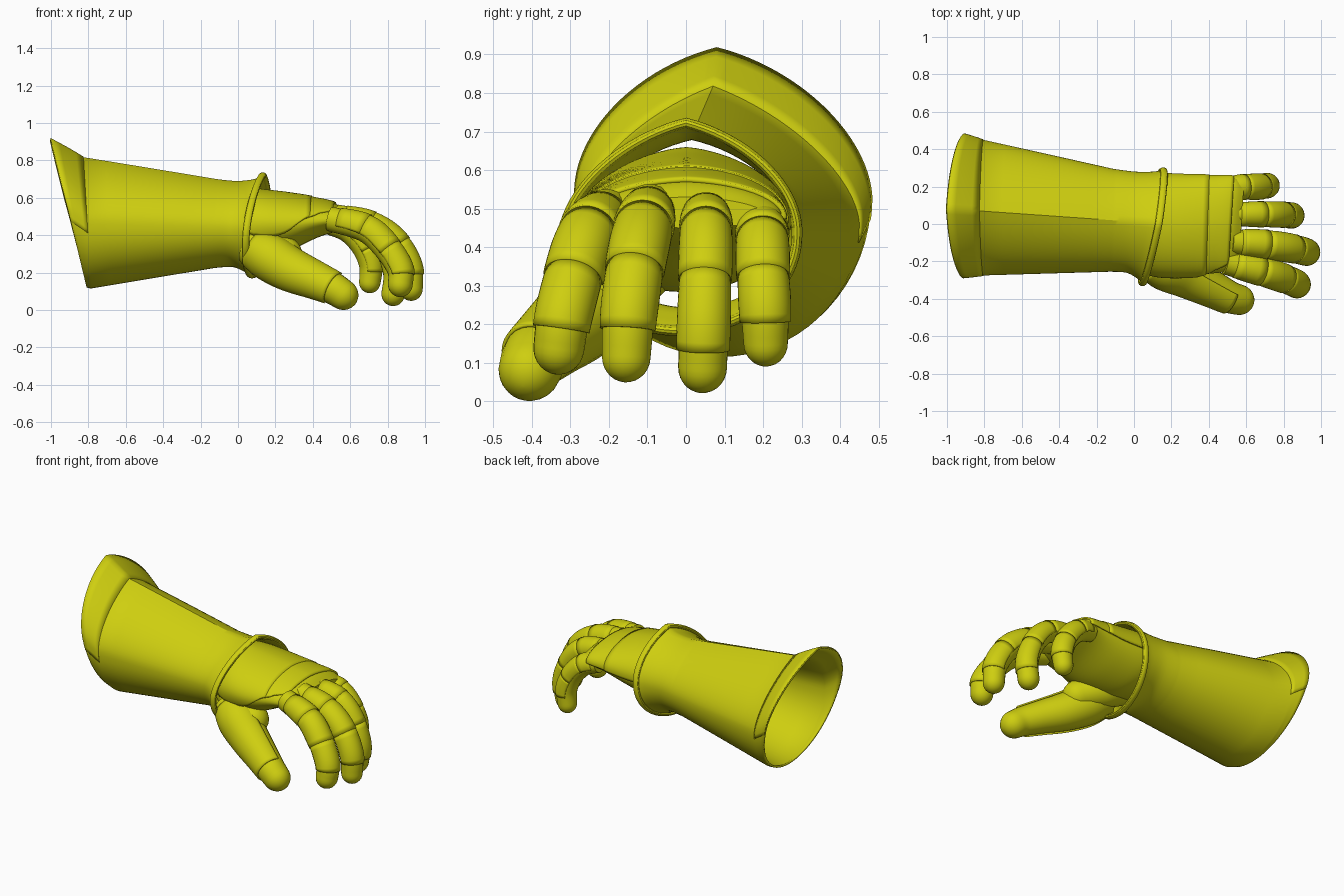
import bpy
import bmesh
from math import sin, cos, pi, radians
from mathutils import Vector

if "Cube" in bpy.data.objects:
    bpy.data.objects.remove(bpy.data.objects["Cube"])

yellow = bpy.data.materials.new("mustard yellow")
yellow.use_nodes = True
COLOUR = (0.62, 0.62, 0.005, 1)
yellow.diffuse_color = COLOUR
yellow.node_tree.nodes["Principled BSDF"].inputs["Base Color"].default_value = COLOUR


def spline(pts, steps):
    """Smooth curve through tuples of any length."""
    out = []
    for i in range(len(pts) - 1):
        a, b, c, d = (pts[max(i - 1, 0)], pts[i], pts[i + 1], pts[min(i + 2, len(pts) - 1)])
        for j in range(steps):
            t = j / steps
            out.append(tuple(
                q + t * ((r - p) / 2 + t * ((p - 2.5 * q + 2 * r - s / 2) + t * (1.5 * (q - r) + (s - p) / 2)))
                for p, q, r, s in zip(a, b, c, d)))
    return out + [tuple(pts[-1])]


def blend(a, b, n):
    """n straight steps from tuple a towards b, without b."""
    return [tuple(p + (q - p) * i / n for p, q in zip(a, b)) for i in range(n)]


def loft(name, rings, closed=True, caps=False, thick=0, loop=False):
    """Skin a list of point rings; thick turns it into a plate."""
    bm = bmesh.new()
    rows = [[bm.verts.new(p) for p in ring] for ring in rings]
    n = len(rows[0])
    pairs = list(zip(rows, rows[1:])) + ([(rows[-1], rows[0])] if loop else [])
    for r0, r1 in pairs:
        for i in range(n if closed else n - 1):
            j = (i + 1) % n
            bm.faces.new((r0[i], r0[j], r1[j], r1[i]))
    if caps:
        bm.faces.new(rows[0])
        bm.faces.new(rows[-1])
    bmesh.ops.recalc_face_normals(bm, faces=bm.faces)
    me = bpy.data.meshes.new(name)
    bm.to_mesh(me)
    bm.free()
    me.materials.append(yellow)
    ob = bpy.data.objects.new(name, me)
    bpy.context.collection.objects.link(ob)
    bpy.ops.object.select_all(action='DESELECT')
    ob.select_set(True)
    bpy.context.view_layer.objects.active = ob
    bpy.ops.object.shade_smooth_by_angle(angle=radians(32))
    if thick:
        mod = ob.modifiers.new("thickness", 'SOLIDIFY')
        mod.thickness = thick
        mod.offset = -1


def arch(sec, a, grow=0.0):
    """Point at angle a (0 is the ridge) of a ridged oval section."""
    x, y0, y1, zb, zm, zt, yp, k, sy, sz = sec
    s, c = sin(a), cos(a)
    mid, w = (y0 + y1) / 2, (y1 - y0) / 2 + grow
    y = mid + w * s + (yp - mid) * max(c, 0)
    if c > 0:
        z = zm + (zt - zm + grow) * ((1 - k) * c + k * (1 - abs(s)))
    else:
        z = zm + (zm - zb + grow) * c
    return Vector((x + sy * y + sz * (z - 0.45), y, z))


def oval(sec, n=64, lo=-pi, hi=pi, grow=0.0, closed=True):
    return [arch(sec, lo + (hi - lo) * i / (n if closed else n - 1), grow) for i in range(n)]


# Forearm cuff: x, y range, z bottom / middle / top, ridge y, ridge sharpness, slants
back = (-0.8885, -0.287, 0.481, 0.12, 0.53, 0.916, 0.08, 0.25, 0, -0.24)
seam = (-0.805, -0.275, 0.45, 0.115, 0.46, 0.817, 0.07, 0.38, 0, -0.057)
wrist = spline([
    (-0.12, -0.255, 0.295, 0.225, 0.45, 0.70, 0.02, 0.3, 0.03, 0.02),
    (-0.02, -0.26, 0.28, 0.23, 0.45, 0.69, 0.015, 0.24, 0.09, 0.05),
    (0.06, -0.29, 0.28, 0.205, 0.44, 0.70, 0.01, 0.25, 0.15, 0.1),
    (0.105, -0.318, 0.288, 0.183, 0.43, 0.722, 0.0, 0.27, 0.18, 0.1)], 5)
flare = blend(back, seam, 4)
loft("forearm_cuff", [oval(s) for s in flare + blend(seam, wrist[0], 6) + wrist], thick=0.012)

# Raised guard over the upper back edge of the cuff
loft("elbow_guard", [oval(s, 49, radians(-98), radians(98), 0.003, closed=False)
                     for s in flare + [seam]], closed=False, thick=0.007)

# Rolled lip around the wrist opening
lip = oval(wrist[-1], 80)
centre = sum(lip, Vector()) / len(lip)
lip_rings = []
for p in lip:
    out = p - centre
    out.x = 0
    out.normalize()
    lip_rings.append([p + out * 0.014 * cos(b) + Vector((0.02 * sin(b), 0, 0))
                      for b in [2 * pi * i / 12 for i in range(12)]])
loft("wrist_lip", lip_rings, loop=True)

# Hand body
hand = spline([
    (-0.04, -0.205, 0.225, 0.3, 0.46, 0.64, 0, 0.22, 0, 0),
    (0.05, -0.25, 0.25, 0.29, 0.46, 0.645, 0, 0.12, 0, 0),
    (0.14, -0.272, 0.258, 0.285, 0.465, 0.632, 0, 0.06, 0, 0),
    (0.28, -0.275, 0.253, 0.32, 0.465, 0.615, 0, 0.06, 0, 0),
    (0.42, -0.265, 0.25, 0.385, 0.475, 0.592, 0, 0.08, 0.04, 0),
    (0.52, -0.25, 0.248, 0.42, 0.48, 0.568, 0, 0.08, 0.06, 0),
    (0.575, -0.2, 0.21, 0.45, 0.48, 0.53, 0, 0.05, 0.06, 0)], 5)
loft("hand", [oval(s, 48) for s in hand], caps=True)


# Overlapping plates on the back of the hand; the thumb side edge is cut back
def hand_plate(name, x0, x1, grow):
    rings = []
    edge = spline([(0.0, 102), (0.15, 112), (0.25, 108), (0.34, 88), (0.45, 66), (0.55, 50)], 6)
    for s in hand:
        if x0 <= s[0] <= x1:
            low = min(edge, key=lambda e: abs(e[0] - s[0]))[1]
            rings.append(oval(s, 41, radians(-low), radians(96), grow, closed=False))
    loft(name, rings, closed=False, thick=0.014)


hand_plate("hand_back_plate", 0.03, 0.4, 0.015)
hand_plate("knuckle_plate", 0.36, 0.53, 0.011)


def sweep(path, radii, steps=6):
    """Frames along a digit: centre, tangent, side, up, radius."""
    pts = spline([p + (r,) for p, r in zip(path, radii)], steps)
    run = Vector(path[-1]) - Vector(path[0])
    flat = Vector((-run.y, run.x, 0)).normalized()
    frames = []
    for i, p in enumerate(pts):
        t = (Vector(pts[min(i + 1, len(pts) - 1)][:3]) - Vector(pts[max(i - 1, 0)][:3])).normalized()
        side = (flat - t * flat.dot(t)).normalized()
        frames.append((Vector(p[:3]), t, side, t.cross(side), p[3]))
    return frames


def ring(frame, scale=1.0, n=24, lo=-pi, hi=pi, closed=True, push=0.0):
    c, t, side, up, r = frame
    angles = [lo + (hi - lo) * i / (n if closed else n - 1) for i in range(n)]
    return [c + t * push + (side * sin(a) + up * cos(a)) * r * scale for a in angles]


def digit(name, path, radii, joints=(), arc=112, turn=0):
    """Round finger with a domed tip and overlapping plates on its back."""
    frames = sweep(path, radii)
    rings = [ring(f, 0.96) for f in frames]
    for b in [pi / 2 * i / 7 for i in range(1, 7)] + [pi / 2 * 0.97]:
        rings.append(ring(frames[-1], 0.96 * cos(b), push=frames[-1][4] * sin(b)))
    loft(name, rings, caps=True)
    for k, (i0, i1) in enumerate(zip(joints, joints[1:])):
        span = frames[i0:i1 + 1]
        plate = []
        for i, f in enumerate(span):
            u = i / (len(span) - 1)
            scale = 1.0 + 0.05 * u ** 2 + 0.03 * sin(pi * u)
            plate.append(ring(f, scale, 25, radians(turn - arc), radians(turn + arc), False))
        loft(f"{name}_plate_{k + 1}", plate, closed=False, thick=0.01)


# Four curled fingers
digit("index_finger",
      [(0.49, -0.205, 0.487), (0.68, -0.252, 0.437), (0.79, -0.287, 0.34), (0.865, -0.318, 0.22), (0.868, -0.33, 0.138)],
      [0.068, 0.077, 0.076, 0.072, 0.069], [2, 6, 13, 20])
digit("middle_finger",
      [(0.52, -0.095, 0.5), (0.71, -0.11, 0.452), (0.84, -0.13, 0.36), (0.915, -0.148, 0.23), (0.925, -0.155, 0.115)],
      [0.068, 0.076, 0.075, 0.071, 0.066], [2, 6, 13, 20])
digit("ring_finger",
      [(0.52, 0.052, 0.488), (0.69, 0.052, 0.447), (0.79, 0.05, 0.34), (0.84, 0.046, 0.2), (0.83, 0.043, 0.087)],
      [0.062, 0.067, 0.067, 0.067, 0.066], [2, 6, 13, 21])
digit("little_finger",
      [(0.49, 0.19, 0.46), (0.59, 0.198, 0.425), (0.67, 0.2, 0.34), (0.71, 0.205, 0.24), (0.705, 0.207, 0.15)],
      [0.06, 0.067, 0.067, 0.065, 0.06], [2, 6, 13, 20])

# Fleshy base joining the thumb to the palm
digit("thumb_base", [(0.0, -0.1, 0.38), (0.12, -0.14, 0.355), (0.25, -0.2, 0.3)], [0.09, 0.115, 0.095])

# Thumb, with one long plate on its outer side
digit("thumb",
      [(0.06, -0.18, 0.34), (0.16, -0.225, 0.285), (0.28, -0.275, 0.215), (0.42, -0.345, 0.155), (0.51, -0.39, 0.115),
       (0.56, -0.405, 0.083)],
      [0.1, 0.125, 0.117, 0.1, 0.09, 0.085], [2, 24], arc=88, turn=-70)
